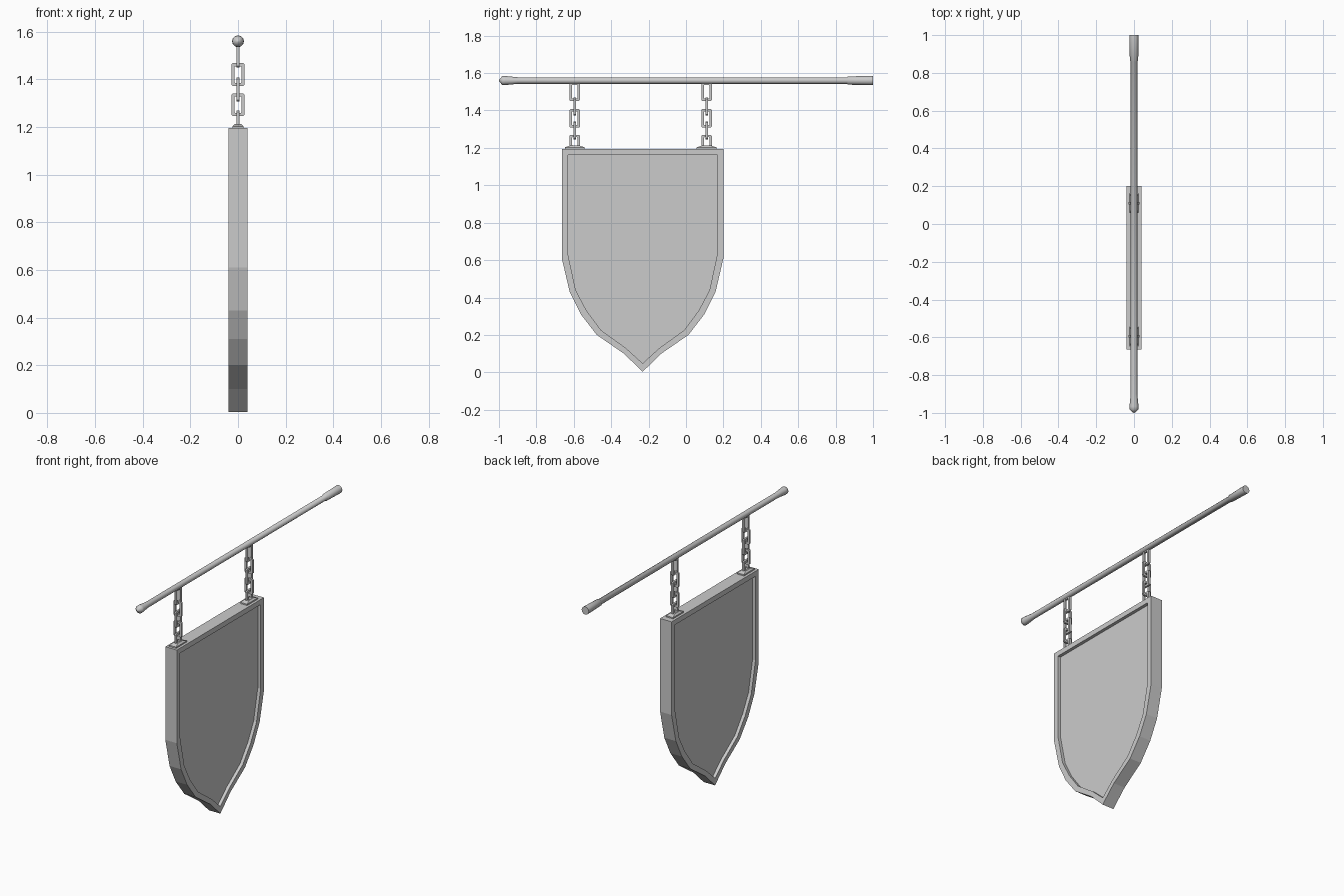
import bpy, bmesh, math
from mathutils import Vector

cube = bpy.data.objects.get("Cube")
if cube:
    bpy.data.objects.remove(cube, do_unlink=True)

grey = bpy.data.materials.new("plain grey")
grey.use_nodes = True
COLOUR = (0.6, 0.6, 0.6, 1)
grey.diffuse_color = COLOUR
grey.node_tree.nodes["Principled BSDF"].inputs["Base Color"].default_value = COLOUR


def finish(name, bm, smooth=False):
    bmesh.ops.recalc_face_normals(bm, faces=bm.faces)
    mesh = bpy.data.meshes.new(name)
    bm.to_mesh(mesh)
    bm.free()
    mesh.materials.append(grey)
    obj = bpy.data.objects.new(name, mesh)
    bpy.context.collection.objects.link(obj)
    if smooth:
        bpy.ops.object.select_all(action="DESELECT")
        obj.select_set(True)
        bpy.context.view_layer.objects.active = obj
        bpy.ops.object.shade_smooth_by_angle(angle=math.radians(50))
    return obj


def bridge(bm, a, b):
    for i in range(len(a)):
        j = (i + 1) % len(a)
        bm.faces.new((a[i], a[j], b[j], b[i]))


def loft(name, rings, closed=False, smooth=False):
    """Skin a sequence of point rings, capped at both ends or joined in a loop."""
    bm = bmesh.new()
    loops = [[bm.verts.new(p) for p in ring] for ring in rings]
    for a, b in zip(loops, loops[1:]):
        bridge(bm, a, b)
    if closed:
        bridge(bm, loops[-1], loops[0])
    else:
        bm.faces.new(loops[0])
        bm.faces.new(loops[-1])
    return finish(name, bm, smooth)


# Shield board: one lofted outline, recessed on both faces
MID_Y = -0.232
outer = [(0.432, 1.195), (0.432, 0.61), (0.39, 0.43), (0.33, 0.31),
         (0.245, 0.2), (0.1, 0.1), (0, 0.003)]
inner = [(0.4, 1.163), (0.4, 0.635), (0.358, 0.44), (0.3, 0.33),
         (0.222, 0.225), (0.09, 0.13), (0, 0.048)]
HALF, RECESS = 0.04, 0.02


def outline(half, x):
    pts = half + [(-y, z) for y, z in reversed(half[:-1])]
    return [Vector((x, MID_Y + y, z)) for y, z in pts]


loft("shield_board", [outline(inner, RECESS), outline(inner, HALF), outline(outer, HALF),
                      outline(outer, -HALF), outline(inner, -HALF), outline(inner, -RECESS)])

# Hanging rod: pointed finial in front, flared collar behind
ROD_Z = 1.56
profile = [(-1.0, 0.003), (-0.982, 0.024), (-0.965, 0.024), (-0.9, 0.0175),
           (0.86, 0.0175), (0.865, 0.022), (1.0, 0.025)]
SIDES = 12
loft("hanging_rod",
     [[(r * math.cos(math.tau * i / SIDES), y, ROD_Z + r * math.sin(math.tau * i / SIDES))
       for i in range(SIDES)] for y, r in profile], smooth=True)


def chain_link(name, y, low, high, across_x):
    """Rectangular link with clipped corners and a square wire."""
    def path(w, h, c):
        return [(w, h - c), (w - c, h), (c - w, h), (-w, h - c),
                (-w, c - h), (c - w, -h), (w - c, -h), (w, c - h)]
    mid, tall, wire = (low + high) / 2, (high - low) / 2, 0.013
    outside = path(0.028, tall, 0.006)
    inside = path(0.028 - wire, tall - wire, 0.003)
    rings = []
    for loop, d in ((outside, wire / 2), (outside, -wire / 2),
                    (inside, -wire / 2), (inside, wire / 2)):
        rings.append([(u, y + d, mid + v) if across_x else (d, y + u, mid + v)
                      for u, v in loop])
    loft(name, rings, closed=True)


# Two chains of alternating links, each with a tapered mounting plate
spans = [(1.45, 1.55), (1.373, 1.468), (1.308, 1.408), (1.246, 1.341), (1.2, 1.27)]
for side, y in (("front", -0.595), ("back", 0.11)):
    for n, (low, high) in enumerate(spans):
        chain_link(f"{side}_chain_link_{n + 1}", y, low, high, n % 2 == 1)
    loft(f"{side}_mounting_plate",
         [[(sx * w, y + sy * l, z) for sx, sy in ((1, 1), (-1, 1), (-1, -1), (1, -1))]
          for w, l, z in ((0.024, 0.053, 1.193), (0.024, 0.053, 1.203),
                          (0.014, 0.025, 1.212))])
